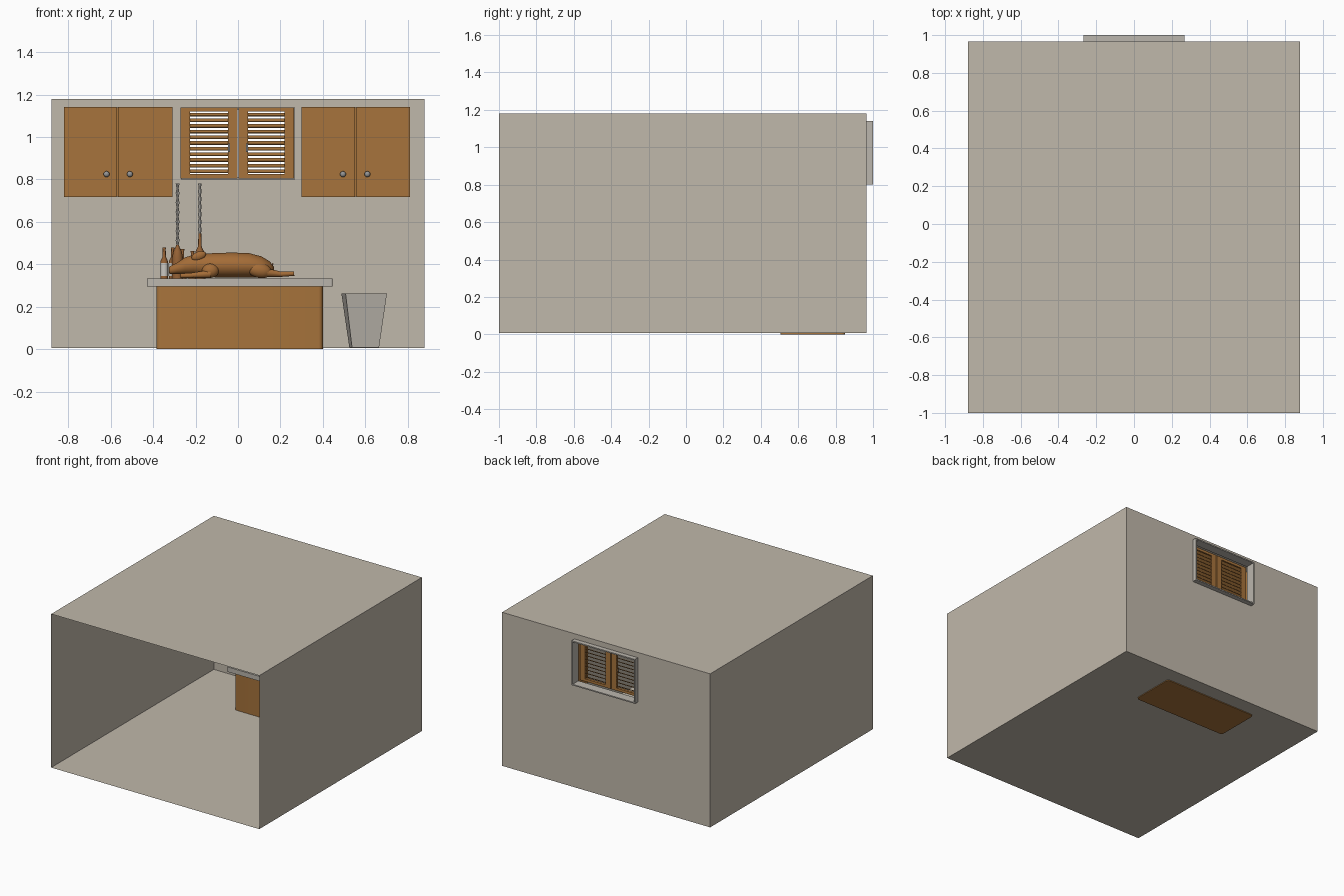
import bpy, bmesh, math
from mathutils import Vector, Matrix

if "Cube" in bpy.data.objects:
    bpy.data.objects.remove(bpy.data.objects["Cube"])


def mat(name, r, g, b):
    m = bpy.data.materials.new(name)
    m.diffuse_color = (r, g, b, 1)
    m.use_nodes = True
    m.node_tree.nodes["Principled BSDF"].inputs["Base Color"].default_value = m.diffuse_color
    return m


WALL = mat("plaster beige", 0.53, 0.48, 0.405)
WOOD = mat("cabinet wood", 0.39, 0.175, 0.045)
STONE = mat("counter grey", 0.50, 0.47, 0.42)
METAL = mat("knob metal", 0.30, 0.30, 0.30)
ROAST = mat("roast brown", 0.37, 0.15, 0.038)
GLASS = mat("bottle brown", 0.30, 0.12, 0.035)
LABEL = mat("label pale", 0.60, 0.58, 0.54)


def finish(name, bm, material, smooth=False, recalc=True):
    if recalc:
        bmesh.ops.recalc_face_normals(bm, faces=bm.faces)
    me = bpy.data.meshes.new(name)
    bm.to_mesh(me)
    bm.free()
    ob = bpy.data.objects.new(name, me)
    bpy.context.collection.objects.link(ob)
    me.materials.append(material)
    if smooth:
        bpy.ops.object.select_all(action='DESELECT')
        ob.select_set(True)
        bpy.context.view_layer.objects.active = ob
        bpy.ops.object.shade_smooth_by_angle(angle=math.radians(40))
    return ob


def add_box(bm, x, y, z, tilt=0):
    size = (x[1] - x[0], y[1] - y[0], z[1] - z[0])
    mid = Vector((sum(x) / 2, sum(y) / 2, sum(z) / 2))
    m = Matrix.Translation(mid) @ Matrix.Rotation(tilt, 4, 'X') @ Matrix.Diagonal((*size, 1))
    bmesh.ops.create_cube(bm, size=1, matrix=m)


def box(name, x, y, z, material, corner=0):
    bm = bmesh.new()
    add_box(bm, x, y, z)
    if corner:
        edges = [e for e in bm.edges if abs(e.verts[0].co.z - e.verts[1].co.z) > 1e-4]
        bmesh.ops.bevel(bm, geom=edges, offset=corner, segments=4, profile=0.5, affect='EDGES')
    return finish(name, bm, material, bool(corner))


def loft(bm, rings):
    """Skin a list of equal point rings and cap both ends."""
    vs = [[bm.verts.new(p) for p in ring] for ring in rings]
    n = len(vs[0])
    for a, b in zip(vs, vs[1:]):
        for i in range(n):
            bm.faces.new((a[i], a[(i + 1) % n], b[(i + 1) % n], b[i]))
    bm.faces.new(vs[0])
    bm.faces.new(vs[-1])


def turned(name, x, y, profile, material, n=12):
    """Turned part from (radius, z) profile."""
    bm = bmesh.new()
    loft(bm, [[(x + r * math.cos(2 * math.pi * i / n), y + r * math.sin(2 * math.pi * i / n), z)
               for i in range(n)] for r, z in profile])
    return finish(name, bm, material, True)


def ball(bm, c, s, rot=0):
    m = Matrix.Translation(c) @ Matrix.Rotation(rot, 4, 'Y') @ Matrix.Diagonal((*s, 1))
    bmesh.ops.create_uvsphere(bm, u_segments=16, v_segments=10, radius=1, matrix=m)


def limb(bm, a, b, ra, rb, n=10):
    """Tapered round limb between two points."""
    a, b = Vector(a), Vector(b)
    q = (b - a).to_track_quat('Z', 'Y')
    loft(bm, [[p + q @ Vector((r * math.cos(2 * math.pi * i / n), r * math.sin(2 * math.pi * i / n), 0))
               for i in range(n)] for p, r in ((a, ra), (b, rb))])


# Room: thin shell, open at the front, with a window hole in the back wall
bm = bmesh.new()
W, Y0, Y1, Z0, Z1 = 0.88, -1.0, 0.965, 0.006, 1.18
xs, zs = (-W, -0.265, 0.265, W), (Z0, 0.805, 1.135, Z1)
for i in range(3):
    for k in range(3):
        if (i, k) != (1, 1):
            bm.faces.new([bm.verts.new((x, Y1, z)) for x, z in (
                (xs[i], zs[k]), (xs[i + 1], zs[k]), (xs[i + 1], zs[k + 1]), (xs[i], zs[k + 1]))])
for s in (-W, W):
    bm.faces.new([bm.verts.new((s, y, z)) for y, z in ((Y0, Z0), (Y1, Z0), (Y1, Z1), (Y0, Z1))])
for z in (Z0, Z1):
    bm.faces.new([bm.verts.new((x, y, z)) for x, y in ((-W, Y0), (W, Y0), (W, Y1), (-W, Y1))])
bmesh.ops.remove_doubles(bm, verts=bm.verts, dist=1e-4)
finish("room_shell", bm, WALL)

# Window frame poking through the back wall
bm = bmesh.new()
fy, t = (0.93, 1.0), 0.009
for z in (0.80, 1.14 - t):
    add_box(bm, (-0.268, 0.268), fy, (z, z + t))
for x in (-0.268, 0.268 - t):
    add_box(bm, (x, x + t), fy, (0.80 + t, 1.14 - t))
finish("window_frame", bm, STONE)

# Louvred shutters
for side, x0, x1 in (("left", -0.27, -0.003), ("right", 0.003, 0.263)):
    bm = bmesh.new()
    y, st = (0.885, 0.905), 0.043
    add_box(bm, (x0, x0 + st), y, (0.805, 1.14))
    add_box(bm, (x1 - st, x1), y, (0.805, 1.14))
    add_box(bm, (x0 + st, x1 - st), y, (0.805, 0.825))
    add_box(bm, (x0 + st, x1 - st), y, (1.12, 1.14))
    for k in range(11):
        z = 0.838 + k * 0.0268
        add_box(bm, (x0 + st, x1 - st), (0.884, 0.908), (z - 0.002, z + 0.002), math.radians(35))
    finish(side + "_shutter", bm, WOOD)
    hx = -0.042 if side == "left" else 0.042
    box(side + "_shutter_handle", (hx - 0.004, hx + 0.004), (0.875, 0.885), (0.93, 0.97), METAL)

# Wall cabinets with two doors and round knobs
for side, x0, xm, x1, knobs in (("left", -0.82, -0.57, -0.31, (-0.62, -0.51)),
                                ("right", 0.30, 0.555, 0.81, (0.495, 0.61))):
    box(side + "_cabinet_body", (x0, x1), (0.775, 0.96), (0.72, 1.14), WOOD)
    for k, (a, b) in enumerate(((x0, xm - 0.003), (xm + 0.003, x1))):
        box(f"{side}_cabinet_door_{k + 1}", (a, b), (0.758, 0.774), (0.717, 1.142), WOOD)
        bm = bmesh.new()
        ball(bm, (knobs[k], 0.742, 0.825), (0.014, 0.012, 0.014))
        limb(bm, (knobs[k], 0.76, 0.825), (knobs[k], 0.744, 0.825), 0.006, 0.006)
        finish(f"{side}_cabinet_knob_{k + 1}", bm, METAL, True)

# Kitchen island
box("island_base", (-0.385, 0.40), (0.505, 0.85), (0.0, 0.297), WOOD, 0.02)
box("island_counter", (-0.43, 0.445), (0.48, 0.875), (0.295, 0.332), STONE, 0.006)

# Tapered square waste bin, slightly turned and open on top
bm = bmesh.new()
rings = []
for h, z in ((0.064, 0.008), (0.098, 0.262), (0.091, 0.262), (0.058, 0.02)):
    rings.append([Matrix.Translation((0.595, 0.70, z)) @ Matrix.Rotation(0.1, 4, 'Z') @ Vector((sx * h, sy * h, 0))
                  for sx, sy in ((-1, -1), (1, -1), (1, 1), (-1, 1))])
loft(bm, rings)
finish("waste_bin", bm, STONE)

# Roast pig: lofted body and head along x
bm = bmesh.new()
stations = ((-0.325, 0.372, 0.014, 0.014), (-0.318, 0.373, 0.02, 0.02), (-0.285, 0.382, 0.027, 0.027),
            (-0.25, 0.393, 0.042, 0.04), (-0.21, 0.398, 0.05, 0.047), (-0.17, 0.397, 0.056, 0.052),
            (-0.11, 0.396, 0.066, 0.058), (-0.03, 0.396, 0.072, 0.06), (0.05, 0.395, 0.072, 0.059),
            (0.11, 0.388, 0.064, 0.05), (0.15, 0.378, 0.046, 0.036), (0.17, 0.372, 0.018, 0.015))
loft(bm, [[(x, 0.665 + ry * math.cos(a), z + rz * math.sin(a))
           for a in (2 * math.pi * i / 18 for i in range(18))] for x, z, ry, rz in stations])
for s in (-1, 1):
    y = 0.665 + s * 0.045
    ball(bm, (-0.185, 0.665 + s * 0.04, 0.44), (0.036, 0.012, 0.02), -0.35)   # ears
    ball(bm, (0.10, y, 0.372), (0.06, 0.03, 0.036), 0.2)                      # haunches
    limb(bm, (0.12, y, 0.362), (0.21, y, 0.352), 0.024, 0.012)                # hind legs
    limb(bm, (0.20, y, 0.353), (0.265, y, 0.356), 0.013, 0.011)
    ball(bm, (-0.13, y + s * 0.01, 0.37), (0.04, 0.028, 0.034))               # shoulders
    limb(bm, (-0.13, y + s * 0.02, 0.355), (-0.22, y + s * 0.02, 0.348), 0.02, 0.012)
    limb(bm, (-0.21, y + s * 0.02, 0.348), (-0.27, y + s * 0.01, 0.346), 0.013, 0.011)
limb(bm, (0.155, 0.665, 0.385), (0.165, 0.665, 0.405), 0.006, 0.003)          # tail
finish("roast_pig", bm, ROAST, True)

# Bottles with pale labels
spots = ((-0.348, 0.70, 0.148), (-0.308, 0.74, 0.148), (-0.262, 0.78, 0.14), (-0.215, 0.77, 0.13))
for k, (x, y, h) in enumerate(spots):
    z = 0.332
    prof = [(0.018, z), (0.018, z + 0.55 * h), (0.008, z + 0.7 * h), (0.007, z + 0.95 * h),
            (0.009, z + 0.95 * h), (0.009, z + h)]
    turned(f"bottle_{k + 1}", x, y, prof, GLASS)
    turned(f"bottle_label_{k + 1}", x, y, [(0.019, z + 0.012), (0.019, z + 0.5 * h)], LABEL)

# Tall beaded spindles standing in brown holders
for k, (x, y, zb) in enumerate(((-0.285, 0.72, 0.49), (-0.18, 0.78, 0.545))):
    turned(f"spindle_holder_{k + 1}", x, y, [(0.026, 0.332), (0.026, 0.43), (0.02, 0.46), (0.008, 0.485),
                                             (0.007, zb)], GLASS)
    n = 14
    beads = [(0.009 if i % 2 else 0.005, zb + (0.78 - zb) * i / (n - 1)) for i in range(n)]
    turned(f"spindle_{k + 1}", x, y, beads, LABEL, 8)
